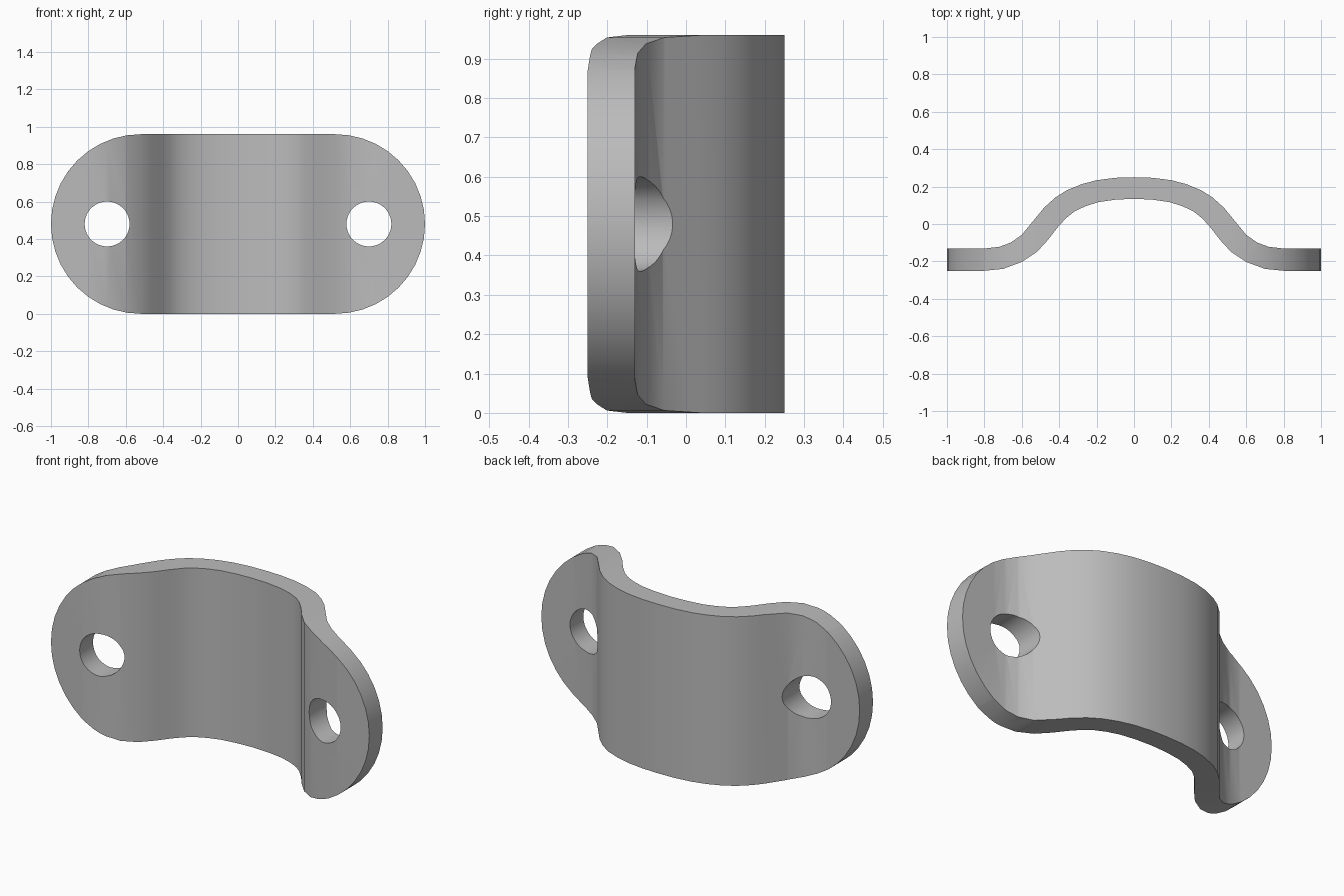
import bpy, bmesh, math

cube = bpy.data.objects.get("Cube")
if cube:
    bpy.data.objects.remove(cube, do_unlink=True)

HEIGHT, MID = 0.96, 0.48

steel = bpy.data.materials.new("grey steel")
steel.use_nodes = True
colour = (0.5, 0.5, 0.5, 1)
steel.diffuse_color = colour
steel.node_tree.nodes["Principled BSDF"].inputs["Base Color"].default_value = colour


def prism(name, outline, direction):
    """Extrude a closed outline of 3D points along a direction."""
    bm = bmesh.new()
    face = bm.faces.new([bm.verts.new(p) for p in outline])
    grown = bmesh.ops.extrude_face_region(bm, geom=[face])["geom"]
    bmesh.ops.translate(bm, vec=direction,
                        verts=[v for v in grown if isinstance(v, bmesh.types.BMVert)])
    bmesh.ops.recalc_face_normals(bm, faces=bm.faces)
    mesh = bpy.data.meshes.new(name)
    bm.to_mesh(mesh)
    bm.free()
    mesh.materials.append(steel)
    obj = bpy.data.objects.new(name, mesh)
    bpy.context.collection.objects.link(obj)
    return obj


def arc(x, radius, start, end, steps):
    """Points of an arc in the front plane, at mid height."""
    angles = [math.radians(start + (end - start) * i / steps) for i in range(steps + 1)]
    return [(x + radius * math.cos(a), -1, MID + radius * math.sin(a)) for a in angles]


def mirrored(half):
    return [(-x, y) for x, y in reversed(half[1:])] + half


def cut(target, cutter, operation):
    mod = target.modifiers.new(cutter.name, "BOOLEAN")
    mod.object, mod.operation, mod.solver = cutter, operation, "EXACT"
    bpy.context.view_layer.objects.active = target
    bpy.ops.object.modifier_apply(modifier=mod.name)
    bpy.data.objects.remove(cutter, do_unlink=True)


# Bent strip: back and front edges of the saddle section, from the middle outwards
back = [(0, .25), (.1, .247), (.2, .234), (.28, .213), (.36, .18), (.42, .142),
        (.48, .088), (.54, .015), (.6, -.058), (.66, -.1), (.72, -.122), (.79, -.13), (1.1, -.13)]
front = [(0, .135), (.1, .13), (.19, .117), (.26, .095), (.32, .066), (.365, .03),
         (.41, -.02), (.46, -.085), (.52, -.15), (.6, -.203), (.7, -.24), (.8, -.25), (1.1, -.25)]
section = mirrored(back) + mirrored(front)[::-1]
bracket = prism("saddle_bracket", [(x, y, -.1) for x, y in section], (0, 0, HEIGHT + .2))

# Rounded ends
stadium = arc(.52, MID, -90, 90, 20) + arc(-.52, MID, 90, 270, 20)
cut(bracket, prism("rounded_outline", stadium, (0, 2, 0)), "INTERSECT")

# Bolt holes
for x in (-.7, .7):
    cut(bracket, prism("bolt_hole", arc(x, .12, 0, 360, 40)[:-1], (0, 2, 0)), "DIFFERENCE")

bpy.ops.object.select_all(action="DESELECT")
bracket.select_set(True)
bpy.context.view_layer.objects.active = bracket
bpy.ops.object.shade_smooth_by_angle(angle=math.radians(35))
